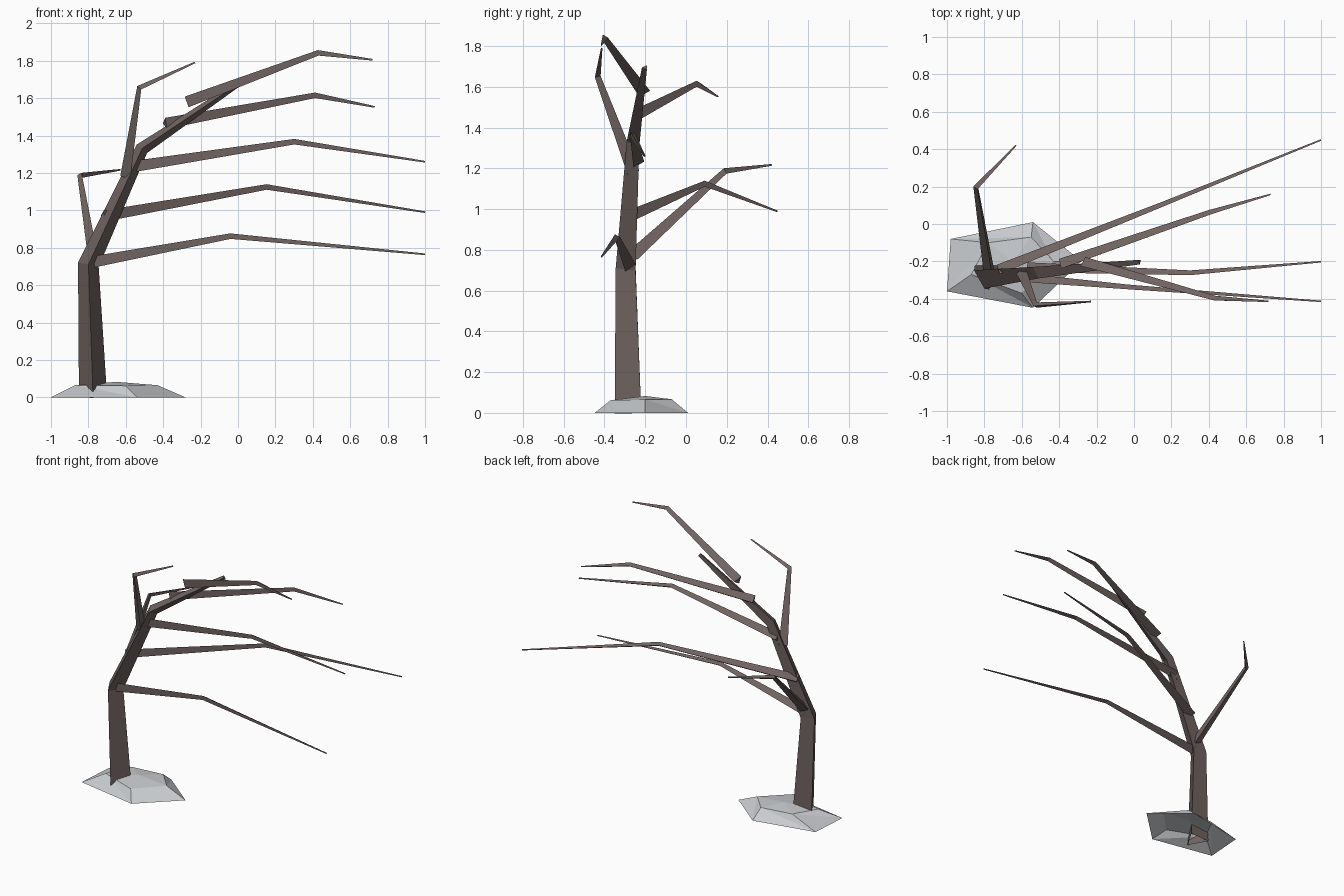
import bpy, bmesh, math
from mathutils import Vector

cube = bpy.data.objects.get("Cube")
if cube:
    bpy.data.objects.remove(cube, do_unlink=True)


def material(name, rgb):
    mat = bpy.data.materials.new(name)
    mat.use_nodes = True
    mat.diffuse_color = (*rgb, 1)
    mat.node_tree.nodes["Principled BSDF"].inputs["Base Color"].default_value = (*rgb, 1)
    return mat


bark = material("grey brown bark", (0.16, 0.125, 0.115))
stone = material("pale grey ground", (0.58, 0.6, 0.62))


def finish(name, bm, mat):
    bmesh.ops.recalc_face_normals(bm, faces=bm.faces)
    mesh = bpy.data.meshes.new(name)
    bm.to_mesh(mesh)
    bm.free()
    mesh.materials.append(mat)
    obj = bpy.data.objects.new(name, mesh)
    bpy.context.collection.objects.link(obj)


def limb(name, path, radii, ridge=None, open_base=False):
    """Three-sided tapering tube; its ridge points along the given direction."""
    pts = [Vector(p) for p in path]
    if ridge is None:
        ridge = Vector((0, 0, 1)).cross(pts[-1] - pts[0])
    bm = bmesh.new()
    rings = []
    for i, (p, r) in enumerate(zip(pts, radii)):
        before = (p - pts[i - 1]).normalized() if i else Vector()
        after = (pts[i + 1] - p).normalized() if i + 1 < len(pts) else Vector()
        tangent = (before + after).normalized()
        u = (ridge - tangent * ridge.dot(tangent)).normalized()
        v = tangent.cross(u)
        angles = [k * math.tau / 3 for k in range(3)]
        rings.append([bm.verts.new(p + r * (u * math.cos(a) + v * math.sin(a))) for a in angles])
    for a, b in zip(rings, rings[1:]):
        for k in range(3):
            n = (k + 1) % 3
            bm.faces.new((a[k], a[n], b[n], b[k]))
    bm.faces.new(rings[-1])
    if not open_base:
        bm.faces.new(rings[0])
    finish(name, bm, bark)


# Leaning trunk, ridge to the front
limb("trunk",
     [(-0.775, -0.263, 0), (-0.80, -0.28, 0.71), (-0.513, -0.25, 1.33), (0.03, -0.2, 1.695)],
     [0.087, 0.065, 0.041, 0.016], Vector((0, -1, 0)), open_base=True)

# Bent branches: base, elbow, tip
branches = {
    "lowest_branch": [(-0.77, -0.28, 0.725), (-0.04, -0.34, 0.862), (1.0, -0.415, 0.765)],
    "lower_back_branch": [(-0.72, -0.25, 0.97), (0.15, 0.1, 1.125), (1.0, 0.448, 0.99)],
    "middle_branch": [(-0.57, -0.24, 1.233), (0.30, -0.265, 1.367), (1.0, -0.203, 1.26)],
    "upper_back_branch": [(-0.39, -0.22, 1.465), (0.41, 0.06, 1.615), (0.73, 0.157, 1.553)],
    "top_branch": [(-0.27, -0.21, 1.58), (0.43, -0.40, 1.842), (0.72, -0.415, 1.805)],
    "front_upright_branch": [(-0.595, -0.26, 1.18), (-0.525, -0.435, 1.655), (-0.23, -0.415, 1.79)],
    "back_upright_branch": [(-0.77, -0.26, 0.77), (-0.843, 0.195, 1.188), (-0.63, 0.42, 1.217)],
}
for name, path in branches.items():
    limb(name, path, [0.035, 0.017, 0.005])

# Low faceted mound, open underneath
bm = bmesh.new()
outer = [(-1, -0.36, 0), (-0.54, -0.448, 0), (-0.28, -0.2, 0), (-0.54, 0.01, 0), (-0.98, -0.08, 0)]
inner = [(-0.87, -0.27, 0.065), (-0.6, -0.37, 0.062), (-0.43, -0.2, 0.065),
         (-0.55, -0.07, 0.067), (-0.78, -0.1, 0.07)]
low = [bm.verts.new(p) for p in outer]
high = [bm.verts.new(p) for p in inner]
peak = bm.verts.new((-0.65, -0.2, 0.083))
for k in range(len(low)):
    n = (k + 1) % len(low)
    bm.faces.new((low[k], low[n], high[k]))
    bm.faces.new((low[n], high[n], high[k]))
    bm.faces.new((high[k], high[n], peak))
finish("ground_mound", bm, stone)
